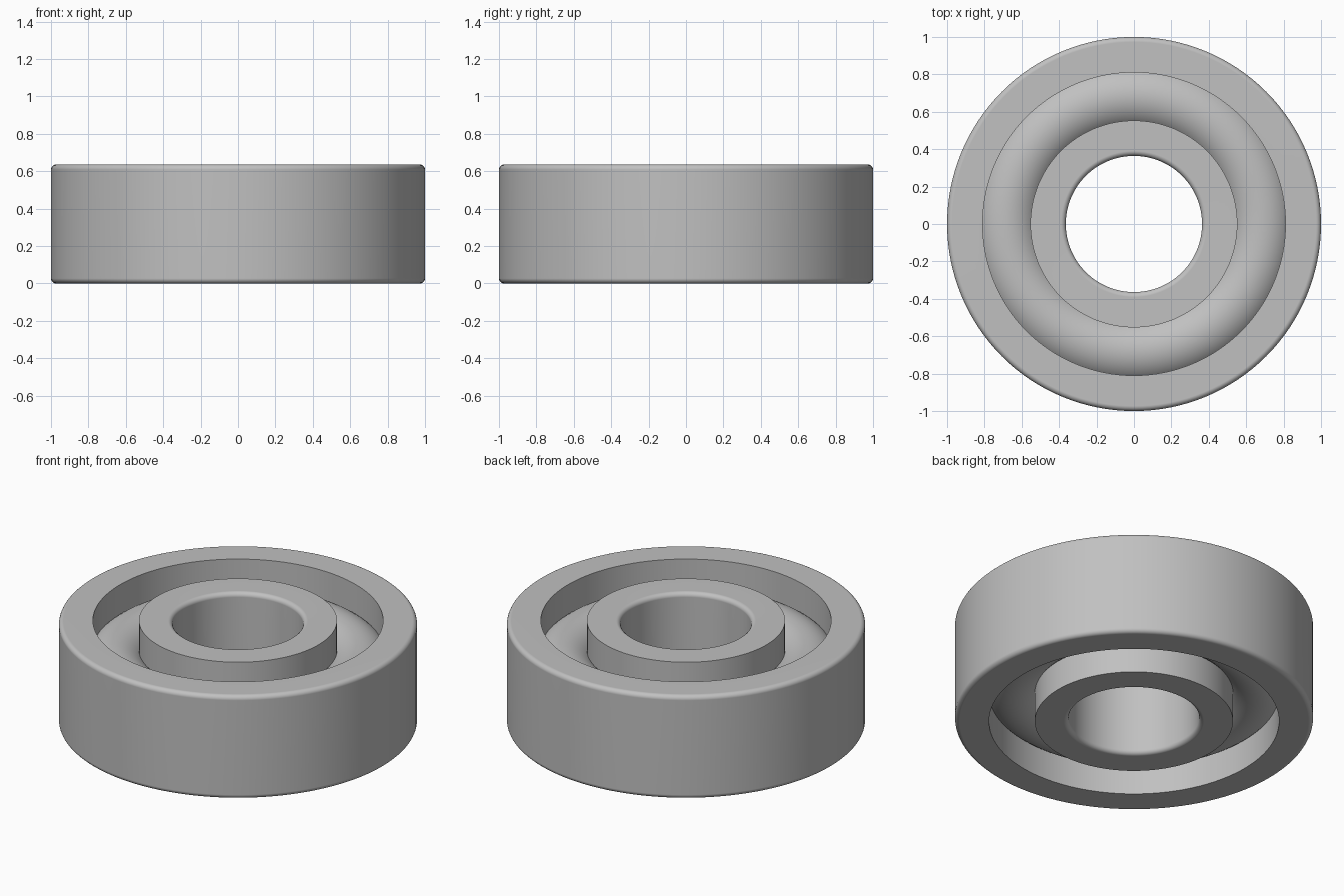
import bpy, bmesh, math

default = bpy.data.objects.get("Cube")
if default:
    bpy.data.objects.remove(default, do_unlink=True)

SEGMENTS = 128
HEIGHT = 0.636
BORE, INNER_WALL, OUTER_WALL, RIM = 0.364, 0.553, 0.81, 1.0
ROUND = 0.027

steel = bpy.data.materials.new("steel grey")
steel.use_nodes = True
colour = (0.53, 0.53, 0.53, 1)
steel.diffuse_color = colour
steel.node_tree.nodes["Principled BSDF"].inputs["Base Color"].default_value = colour


def finish(obj):
    """Give an object its material and smooth shading with crisp edges."""
    obj.data.materials.append(steel)
    bpy.ops.object.select_all(action="DESELECT")
    obj.select_set(True)
    bpy.context.view_layer.objects.active = obj
    bpy.ops.object.shade_smooth_by_angle(angle=math.radians(35))
    normals = obj.modifiers.new("weighted normals", "WEIGHTED_NORMAL")
    normals.keep_sharp = True


def ring_profile(rounded, sharp):
    """Closed section of a ring, rounded on one wall and sharp on the other."""
    inward = 1 if sharp > rounded else -1
    steps = 5
    arc = [math.pi / 2 * i / steps for i in range(steps + 1)]
    lower = [(rounded + inward * ROUND * (1 - math.sin(a)),
              ROUND * (1 - math.cos(a))) for a in arc]
    upper = [(r, HEIGHT - z) for r, z in reversed(lower)]
    return [(sharp, 0)] + lower + upper + [(sharp, HEIGHT)]


def lathe(name, profile):
    """Revolve a closed section around the z axis."""
    bm = bmesh.new()
    loops = []
    for i in range(SEGMENTS):
        a = math.tau * i / SEGMENTS
        loops.append([bm.verts.new((r * math.cos(a), r * math.sin(a), z))
                      for r, z in profile])
    count = len(profile)
    for i, here in enumerate(loops):
        there = loops[(i + 1) % SEGMENTS]
        for j in range(count):
            k = (j + 1) % count
            bm.faces.new((here[j], there[j], there[k], here[k]))
    bmesh.ops.recalc_face_normals(bm, faces=bm.faces)
    mesh = bpy.data.meshes.new(name)
    bm.to_mesh(mesh)
    bm.free()
    obj = bpy.data.objects.new(name, mesh)
    bpy.context.collection.objects.link(obj)
    finish(obj)


# Outer and inner rings, rounded at the rim and at the bore
lathe("outer_ring", ring_profile(RIM, OUTER_WALL))
lathe("inner_ring", ring_profile(BORE, INNER_WALL))

# Rounded race filling the gap, set into both walls
bpy.ops.mesh.primitive_torus_add(
    major_radius=(INNER_WALL + OUTER_WALL) / 2, minor_radius=0.187,
    major_segments=SEGMENTS, minor_segments=48, location=(0, 0, HEIGHT / 2))
race = bpy.context.object
race.name = "rolling_race"
finish(race)
